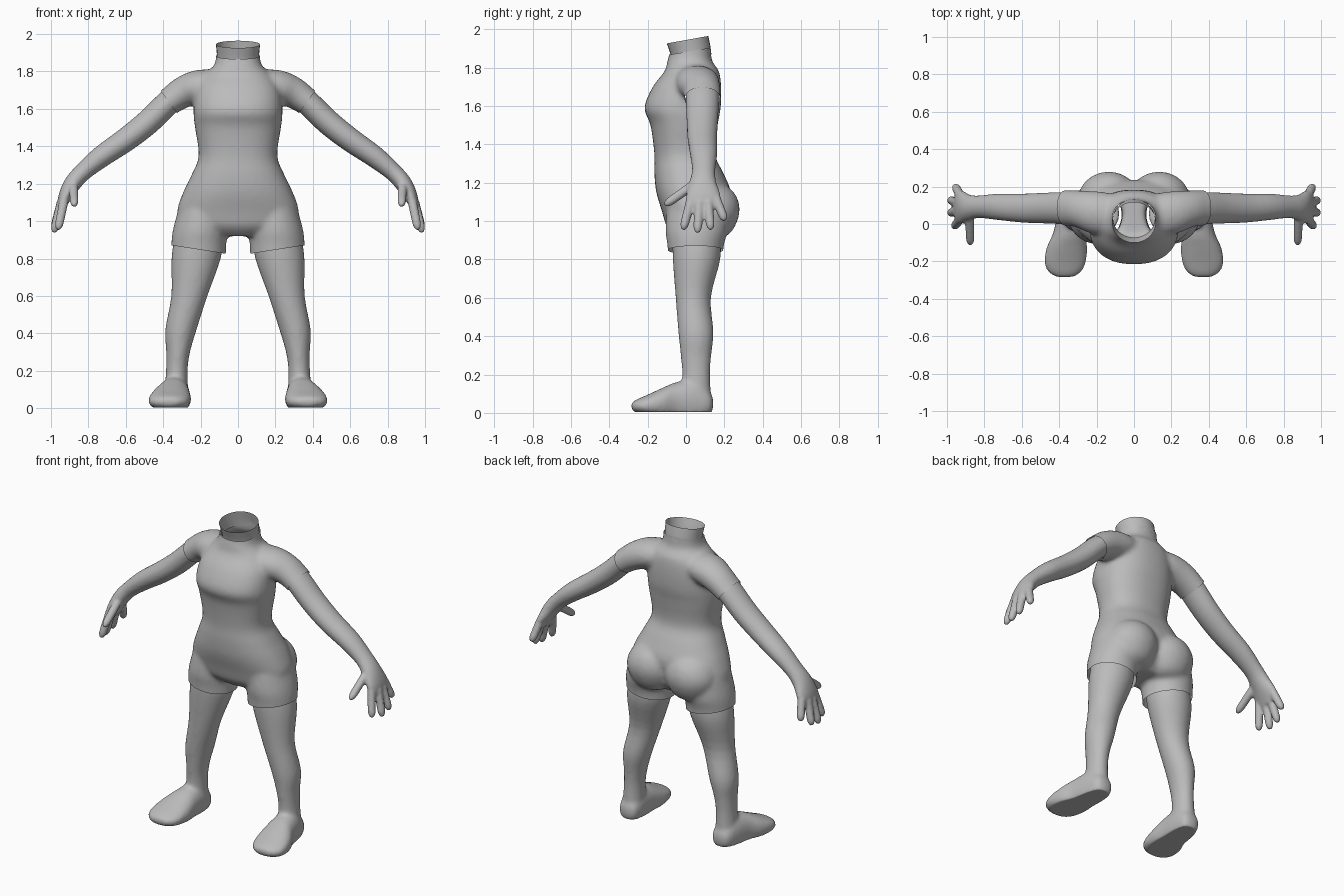
import bpy, bmesh, math
from mathutils import Vector

cube = bpy.data.objects.get("Cube")
if cube:
    bpy.data.objects.remove(cube, do_unlink=True)

grey = bpy.data.materials.new("plain_grey")
grey.use_nodes = True
COLOUR = (0.5, 0.5, 0.5, 1)
grey.diffuse_color = COLOUR
grey.node_tree.nodes["Principled BSDF"].inputs["Base Color"].default_value = COLOUR

X, Y, Z = Vector((1, 0, 0)), Vector((0, 1, 0)), Vector((0, 0, 1))


def spline(rows, steps=4):
    """Smoothly interpolate rows of numbers."""
    out = []
    for i in range(len(rows) - 1):
        a, b, c, d = (rows[max(0, min(len(rows) - 1, i + k))] for k in (-1, 0, 1, 2))
        for j in range(steps):
            t = j / steps
            out.append([0.5 * (2 * q + (r - p) * t + (2 * p - 5 * q + 4 * r - s) * t * t
                               + (3 * q - p - 3 * r + s) * t ** 3)
                        for p, q, r, s in zip(a, b, c, d)])
    return out + [list(rows[-1])]


def loft(bm, rows, side=1, u=Y, normal=None, power=2, sides=28, caps=True):
    """Skin rings (x, y, z, radius along u, radius across u)."""
    rows = spline(rows)
    pts = [Vector(r[:3]) for r in rows]
    loops = []
    for i, r in enumerate(rows):
        n = normal or (pts[min(i + 1, len(pts) - 1)] - pts[max(i - 1, 0)]).normalized()
        v = n.cross(u).normalized()
        w = v.cross(n)
        loop = []
        for k in range(sides):
            a = math.tau * k / sides
            c, s = (math.copysign(abs(f) ** (2 / power), f) for f in (math.cos(a), math.sin(a)))
            p = pts[i] + w * r[3] * c + v * r[4] * s
            loop.append(bm.verts.new((p.x * side, p.y, p.z)))
        loops.append(loop)
    for a, b in zip(loops, loops[1:]):
        for k in range(sides):
            m = (k + 1) % sides
            bm.faces.new((a[k], a[m], b[m], b[k]))
    if caps:
        bm.faces.new(loops[0])
        bm.faces.new(loops[-1])


def finish(name, bm):
    bmesh.ops.recalc_face_normals(bm, faces=bm.faces)
    mesh = bpy.data.meshes.new(name)
    bm.to_mesh(mesh)
    mesh.materials.append(grey)
    mesh.polygons.foreach_set("use_smooth", [True] * len(mesh.polygons))
    obj = bpy.data.objects.new(name, mesh)
    bpy.context.collection.objects.link(obj)
    return obj


def blend(name, bm, voxel, rounds):
    """Fuse overlapping lofts into one soft skin and return it for trimming."""
    obj = finish(name, bm)
    remesh = obj.modifiers.new("fuse", "REMESH")
    remesh.mode = "VOXEL"
    remesh.voxel_size = voxel
    soft = obj.modifiers.new("soften", "SMOOTH")
    soft.factor, soft.iterations = 0.5, rounds
    graph = bpy.context.evaluated_depsgraph_get()
    fused = bmesh.new()
    fused.from_mesh(obj.evaluated_get(graph).to_mesh())
    bpy.data.objects.remove(obj, do_unlink=True)
    return fused


def trim(bm, inside, point, normal):
    """Cut an open, crisp hem through the faces that pass the test."""
    faces = [f for f in bm.faces if inside(f.calc_center_median())]
    geom = list({v for f in faces for v in f.verts}) + list({e for f in faces for e in f.edges}) + faces
    bmesh.ops.bisect_plane(bm, geom=geom, plane_co=point, plane_no=normal, clear_outer=True)


# Bodysuit: torso, buttocks, sleeves and short legs
bm = bmesh.new()
torso = [(.05, .92, .10, .16), (.05, .97, .15, .29), (.05, 1.05, .175, .325),
         (.04, 1.15, .195, .295), (.015, 1.25, .18, .247), (-.007, 1.35, .158, .21),
         (-.01, 1.5, .175, .23), (-.018, 1.59, .199, .238), (.005, 1.7, .178, .225),
         (.03, 1.78, .142, .18), (.02, 1.83, .118, .13), (.022, 1.88, .108, .117),
         (.02, 1.96, .108, .117)]
loft(bm, [(0, *r) for r in torso], normal=Z, power=2.3, sides=40)
for s in (1, -1):
    loft(bm, [(.13, .12, .90, .03, .03), (.135, .125, .94, .11, .12), (.135, .13, 1.05, .15, .165),
              (.13, .125, 1.15, .125, .13), (.12, .11, 1.22, .04, .04)], s, normal=Z)
    loft(bm, [(.06, .04, 1.74, .11, .07), (.2, .06, 1.72, .115, .09), (.29, .08, 1.69, .1, .085),
              (.37, .086, 1.637, .095, .074), (.47, .086, 1.56, .095, .074)], s)
    loft(bm, [(.19, .06, 1.06, .16, .13), (.203, .055, .95, .162, .146), (.21, .05, .87, .147, .147),
              (.212, .05, .77, .14, .145)], s, normal=Z)
suit = blend("bodysuit", bm, .013, 8)
trim(suit, lambda c: c.z > 1.82 and abs(c.x) < .16, (0, .02, 1.885), (0, -.17, 1))
for s in (1, -1):
    trim(suit, lambda c: c.x * s > .28 and c.z > 1.4, (.37 * s, .085, 1.637), (.81 * s, 0, -.59))
    trim(suit, lambda c: c.x * s > .02 and c.z < .91, (.21 * s, .05, .848), (.155 * s, 0, -1))
finish("bodysuit", suit)

# Open neck tube
bm = bmesh.new()
loft(bm, [(0, .03, 1.85, .104, .112), (0, .023, 1.89, .106, .113), (0, .008, 1.945, .11, .118)],
     normal=Vector((0, -.18, 1)).normalized(), caps=False)
finish("neck", bm)

for s, label in ((1, "left"), (-1, "right")):
    # Leg and foot
    bm = bmesh.new()
    loft(bm, [(.208, .055, .92, .125, .13), (.224, .055, .8, .124, .132), (.26, .038, .6, .092, .097),
              (.305, .052, .42, .092, .084), (.32, .052, .3, .08, .064), (.327, .053, .2, .073, .058),
              (.33, .055, .05, .078, .066)], s, normal=Z)
    loft(bm, [(.33, .142, .05, .025, .025), (.33, .12, .05, .058, .065), (.335, .05, .06, .075, .11),
              (.345, -.05, .06, .088, .1), (.358, -.12, .05, .107, .082), (.368, -.2, .04, .112, .055),
              (.37, -.255, .035, .09, .036), (.37, -.285, .035, .045, .018)], s, u=X, normal=-Y, power=2.2)
    leg = blend("leg", bm, .012, 7)
    for v in leg.verts:
        v.co.z = max(v.co.z, .004)
    finish(label + "_leg", leg)

    # Arm, palm, fingers and thumb
    bm = bmesh.new()
    loft(bm, [(.31, .085, 1.685, .085, .066), (.37, .085, 1.637, .086, .067), (.48, .085, 1.53, .082, .067),
              (.6, .085, 1.435, .077, .064), (.73, .092, 1.345, .07, .058), (.83, .092, 1.262, .06, .048),
              (.885, .088, 1.2, .07, .046), (.925, .09, 1.13, .09, .036), (.945, .092, 1.075, .085, .022)], s)
    fingers = [((.93, .025, 1.11), (.96, -.012, .965)), ((.945, .07, 1.1), (.982, .06, .95)),
               ((.945, .115, 1.1), (.982, .128, .965)), ((.93, .155, 1.12), (.955, .2, 1.01)),
               ((.88, .04, 1.19), (.875, -.1, 1.09))]
    for base, tip in fingers:
        a, b = Vector(base), Vector(tip)
        rings = [(*a.lerp(b, t), r, r) for t, r in ((0, .025), (.5, .024), (.9, .022), (1.08, .01))]
        loft(bm, rings, s, u=X, sides=14)
    arm = blend("arm", bm, .008, 4)
    finish(label + "_arm", arm)
